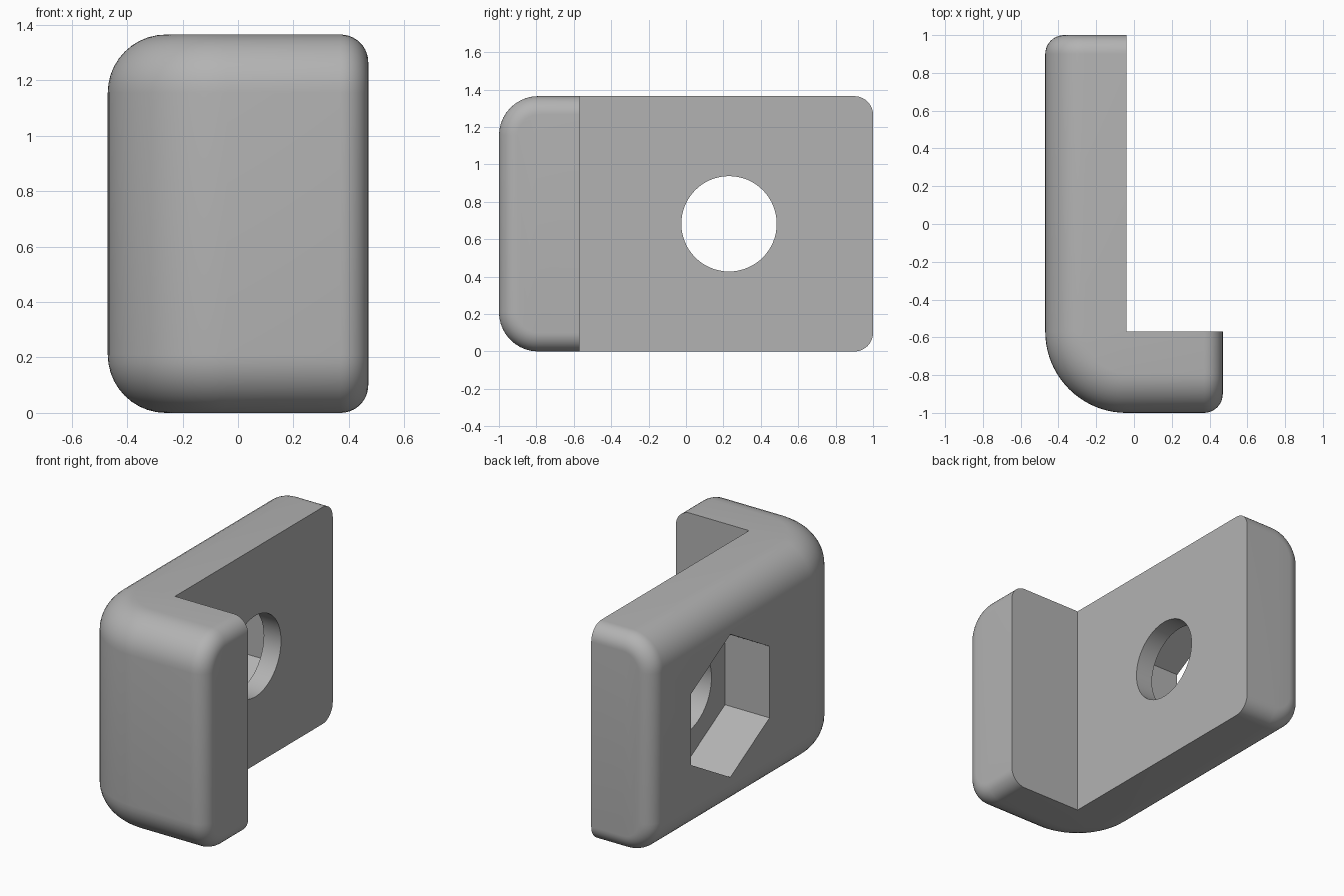
import bpy, bmesh
from math import sin, cos, pi, sqrt
from mathutils import Vector

cube = bpy.data.objects.get("Cube")
if cube:
    bpy.data.objects.remove(cube)

THICK, HEIGHT = 0.43, 1.365      # plate section
EDGE_R, END_R = 0.21, 0.10       # long edge and end rounding
INNER = Vector((-0.04, -0.57))   # inside corner of the bracket
LEG, ARM = 0.51, 1.57            # leg lengths from the inside corner
STEPS = 10

grey = bpy.data.materials.new("plain grey")
grey.use_nodes = True
colour = (0.45, 0.45, 0.45, 1)
grey.diffuse_color = colour
grey.node_tree.nodes["Principled BSDF"].inputs["Base Color"].default_value = colour


def section(inset):
    """Plate section as (outward depth, height), shrunk by the inset."""
    r, depth = EDGE_R - inset, THICK - inset
    arc = [(depth - r + r * sin(a), inset + r - r * cos(a))
           for a in [i * pi / 2 / STEPS for i in range(STEPS + 1)]]
    lower = [(0, inset)] + arc
    return lower + [(d, HEIGHT - z) for d, z in reversed(lower)]


def end_steps(length):
    """Distance along a leg and inset, from its tip inwards."""
    angles = [i * pi / 2 / STEPS for i in range(STEPS + 1)]
    return [(length - END_R + END_R * cos(a), END_R * (1 - sin(a))) for a in angles]


# Stations along the bracket: (base point, outward direction, inset)
front, side = Vector((0, -1)), Vector((-1, 0))
stations = [(INNER + Vector((t, 0)), front, i) for t, i in end_steps(LEG)]
TURN = 20
for k in range(TURN + 1):
    a = k * pi / 2 / TURN
    stations.append((INNER, Vector((-sin(a), -cos(a))), 0))
stations += [(INNER + Vector((0, t)), side, i) for t, i in reversed(end_steps(ARM))]

# Bracket body
bm = bmesh.new()
rings = []
for base, out, inset in stations:
    rings.append([bm.verts.new((*(base + out * d), z)) for d, z in section(inset)])
for (s, a), (t, b) in zip(zip(stations, rings), list(zip(stations, rings))[1:]):
    n = len(a)
    for j in range(n):
        if j == n - 1 and s[0] == t[0]:
            continue             # no inner face where the bend turns on its corner
        k = (j + 1) % n
        bm.faces.new((a[j], a[k], b[k], b[j]))
bm.faces.new(rings[0])
bm.faces.new(rings[-1])
bmesh.ops.remove_doubles(bm, verts=bm.verts, dist=1e-5)
bmesh.ops.recalc_face_normals(bm, faces=bm.faces)
mesh = bpy.data.meshes.new("bracket_body")
bm.to_mesh(mesh)
bm.free()
mesh.materials.append(grey)
body = bpy.data.objects.new("bracket_body", mesh)
bpy.context.collection.objects.link(body)


def cut(name, sides, radius, x0, x1):
    """Cut a straight hole along x through the long plate."""
    bpy.ops.mesh.primitive_cylinder_add(
        vertices=sides, radius=radius, depth=x1 - x0,
        location=((x0 + x1) / 2, 0.23, HEIGHT / 2), rotation=(pi / 2, 0, pi / 2))
    cutter = bpy.context.object
    cutter.name = name
    cutter.data.materials.append(grey)
    mod = body.modifiers.new(name, 'BOOLEAN')
    mod.operation, mod.solver, mod.object = 'DIFFERENCE', 'EXACT', cutter
    bpy.context.view_layer.objects.active = body
    bpy.ops.object.modifier_apply(modifier=name)
    bpy.data.objects.remove(cutter)


# Nut pocket from outside, bolt hole right through
cut("nut_pocket", 6, 0.45, -0.6, -0.16)
cut("bolt_hole", 64, 0.255, -0.7, 0.1)

bpy.ops.object.select_all(action='DESELECT')
body.select_set(True)
bpy.context.view_layer.objects.active = body
bpy.ops.object.shade_smooth_by_angle(angle=pi / 6)
